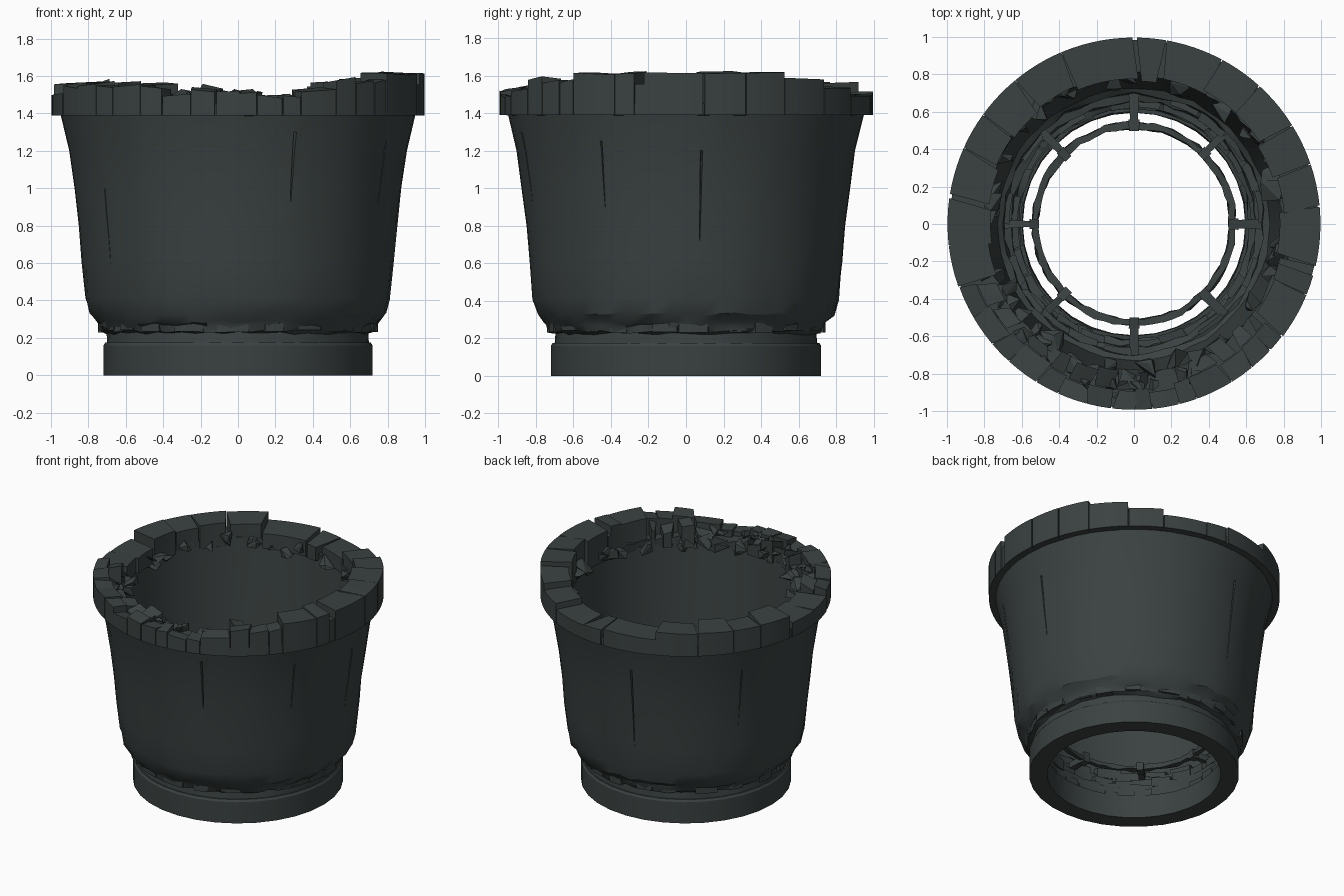
import bpy, bmesh, math, random
from mathutils import Vector

random.seed(7)
cube = bpy.data.objects.get("Cube")
if cube:
    bpy.data.objects.remove(cube, do_unlink=True)

COLOUR = (0.043, 0.054, 0.053, 1)
stone = bpy.data.materials.new("dark_stone")
stone.use_nodes = True
stone.diffuse_color = COLOUR
bsdf = stone.node_tree.nodes["Principled BSDF"]
bsdf.inputs["Base Color"].default_value = COLOUR
bsdf.inputs["Roughness"].default_value = 0.9


def jit(amount):
    return random.uniform(-amount, amount)


def polar(r, deg, z):
    a = math.radians(deg)
    return Vector((r * math.cos(a), r * math.sin(a), z))


def finish(name, bm, angle=28):
    bmesh.ops.recalc_face_normals(bm, faces=bm.faces)
    mesh = bpy.data.meshes.new(name)
    bm.to_mesh(mesh)
    bm.free()
    obj = bpy.data.objects.new(name, mesh)
    bpy.context.collection.objects.link(obj)
    mesh.materials.append(stone)
    smooth(obj, angle)
    return obj


def smooth(obj, angle):
    bpy.ops.object.select_all(action='DESELECT')
    obj.select_set(True)
    bpy.context.view_layer.objects.active = obj
    bpy.ops.object.shade_smooth_by_angle(angle=math.radians(angle))


def lathe(name, profile, segments, rough, angle=28):
    """Closed ring from a profile of (radius, height, roughness weight)."""
    bm = bmesh.new()
    rings = []
    for i in range(segments):
        rings.append([bm.verts.new(polar(r + jit(rough) * w, 360 * i / segments, z + jit(rough) * w))
                      for r, z, w in profile])
    n = len(profile)
    for i in range(segments):
        a, b = rings[i], rings[(i + 1) % segments]
        for j in range(n):
            k = (j + 1) % n
            bm.faces.new((a[j], b[j], b[k], a[k]))
    return finish(name, bm, angle)


def wedge(bm, a0, a1, r0, r1, z0, z1, tilt=0.0, skew=0.0):
    """Curved block between two angles, with a slightly uneven top and ends."""
    steps = max(1, round((a1 - a0) / 3))
    t0, t1, s0, s1 = jit(tilt), jit(tilt), jit(skew), jit(skew)
    rows = []
    for i in range(steps + 1):
        f = i / steps
        a = a0 + (a1 - a0) * f
        b = a + s0 * (1 - f) + s1 * f
        top = z1 + t0 * (f - 0.5)
        pts = polar(r0, b, z0), polar(r1, a, z0), polar(r1, a, top), polar(r0, b, top + t1)
        rows.append([bm.verts.new(p) for p in pts])
    for p, q in zip(rows, rows[1:]):
        for j in range(4):
            k = (j + 1) % 4
            bm.faces.new((p[j], p[k], q[k], q[j]))
    bm.faces.new(rows[0])
    bm.faces.new(rows[-1])


def chunk(bm, centre, size):
    """Angular lump of rubble: the hull of a few random points."""
    verts = [bm.verts.new(centre + Vector((jit(size), jit(size), jit(size * 0.8)))) for _ in range(9)]
    hull = bmesh.ops.convex_hull(bm, input=verts)
    loose = {v for v in hull["geom_interior"] if isinstance(v, bmesh.types.BMVert)}
    bmesh.ops.delete(bm, geom=list(loose), context='VERTS')


# Base ring
lathe("base_ring", [(0.595, 0, 0), (0.72, 0, 0), (0.72, 0.16, 0), (0.71, 0.175, 0),
                    (0.6, 0.175, 0.5)], 32, 0.008, 20)

# Flared wall with stepped interior
wall = lathe("wall", [
    (0.62, 0.17, 0.5), (0.7, 0.17, 0), (0.695, 0.225, 0.7), (0.73, 0.235, 1), (0.74, 0.265, 1),
    (0.755, 0.285, 1), (0.79, 0.33, 1), (0.815, 0.41, 0.7), (0.833, 0.6, 0.3), (0.85, 0.8, 0.3),
    (0.875, 1.0, 0.3), (0.903, 1.2, 0.3), (0.95, 1.4, 0), (0.8, 1.41, 0), (0.765, 0.9, 0.4),
    (0.725, 0.46, 0.6), (0.695, 0.44, 1), (0.69, 0.36, 1), (0.655, 0.35, 1), (0.65, 0.28, 1),
    (0.615, 0.27, 1)], 56, 0.011)

# Narrow vertical cracks cut into the wall: angle, radius, bottom, top
bm = bmesh.new()
for a, r, low, high in ((-71, 0.905, 0.93, 1.3), (5, 0.89, 0.72, 1.2), (100, 0.88, 0.6, 1.2),
                        (150, 0.9, 0.75, 1.2), (215, 0.88, 0.6, 1.0), (-30, 0.91, 0.9, 1.25)):
    front = [polar(r + 0.06, a - 0.5, low), polar(r + 0.06, a + 0.5, low),
             polar(r + 0.06, a + 1, high), polar(r + 0.06, a - 0.6, high)]
    back = [polar(r - 0.06, a, low), polar(r - 0.03, a + 0.3, high)]
    bmesh.ops.convex_hull(bm, input=[bm.verts.new(p) for p in front + back])
cutter = finish("crack_cutter", bm)
cutter.hide_render = True
mod = wall.modifiers.new("cracks", 'BOOLEAN')
mod.operation = 'DIFFERENCE'
mod.object = cutter
bpy.context.view_layer.objects.active = wall
bpy.ops.object.modifier_apply(modifier="cracks")
bpy.data.objects.remove(cutter, do_unlink=True)
smooth(wall, 28)

# Solid band under the broken rim blocks
lathe("rim_band", [(0.8, 1.39, 0.8), (0.985, 1.39, 0), (0.985, 1.45, 0), (0.8, 1.45, 1)], 90, 0.015)

# Broken rim: sector start, sector end, top height
SECTORS = [(-188, -160, 1.5), (-160, -114, 1.545), (-114, -84, 1.51), (-84, -70, 1.485),
           (-70, -58, 1.52), (-58, -37, 1.575), (-37, -16, 1.612), (-13, 32, 1.612),
           (32, 48, 1.58), (48, 62, 1.53), (62, 89.5, 1.495), (90.5, 113, 1.51), (113, 171, 1.558)]
bm = bmesh.new()
for start, end, top in SECTORS:
    crumbled = -165 < start < -50
    a = start
    while a < end - 0.5:
        b = min(end, a + random.uniform(6, 11) * (1 if crumbled else 1.9))
        if end - b < 4:
            b = end
        inner = random.uniform(0.76, 0.81)
        gap = random.uniform(0.1, 0.5)
        if crumbled:
            mid = random.uniform(0.86, 0.92)
            wedge(bm, a, b - gap, mid, 0.993, 1.39, top + jit(0.012), 0.02, 2)
            wedge(bm, a + 1, b - 1, inner, mid - 0.005, 1.39, top - random.uniform(0, 0.06), 0.04, 3)
        else:
            wedge(bm, a, b - gap, inner, 0.997, 1.39, top + jit(0.005), 0.012, 2.5)
        a = b
wedge(bm, -16, -13, 0.8, 0.99, 1.39, 1.555)
finish("rim_blocks", bm, 25)

# Rubble along the inside and on top of the rim
bm = bmesh.new()
for i in range(46):
    a = random.uniform(0, 360)
    chunk(bm, polar(random.uniform(0.76, 0.82), a, random.uniform(1.39, 1.46)), random.uniform(0.04, 0.075))
for i in range(16):
    chunk(bm, polar(random.uniform(0.82, 0.93), random.uniform(200, 295), 1.49), random.uniform(0.04, 0.06))
finish("rim_rubble", bm, 5)

# Blocks on the interior ledges and chips around the foot of the wall
bm = bmesh.new()
for radius, low, high, count in ((0.61, 0.25, 0.32, 28), (0.65, 0.33, 0.4, 24), (0.6, 0.14, 0.21, 36)):
    step = 360 / count
    for i in range(count):
        if random.random() < 0.75:
            r = radius + random.uniform(0, 0.02)
            wedge(bm, i * step, (i + 0.94) * step, r, radius + 0.06, low, high + jit(0.01), 0.015, 2)
finish("ledge_blocks", bm, 25)

bm = bmesh.new()
for i in range(22):
    a = i * 360 / 22 + jit(4)
    wedge(bm, a, a + random.uniform(6, 13), 0.68, 0.74 + jit(0.01), 0.235 + jit(0.008), 0.278, 0.015, 2)
finish("foot_chips", bm, 25)

# Thin inner ring held by eight brackets
lathe("inner_ring", [(0.51, 0.335, 1), (0.545, 0.335, 1), (0.545, 0.365, 1), (0.51, 0.365, 1)],
      64, 0.008, 25)
bm = bmesh.new()
for i in range(8):
    a = i * 45
    half = 3 + jit(0.4)
    wedge(bm, a - half, a + half, 0.5 + jit(0.01), 0.56, 0.32, 0.385, 0.01, 0.5)
    wedge(bm, a - half * 0.75, a + half * 0.75, 0.55, 0.7, 0.33, 0.375, 0.01, 0.5)
finish("ring_brackets", bm, 25)
